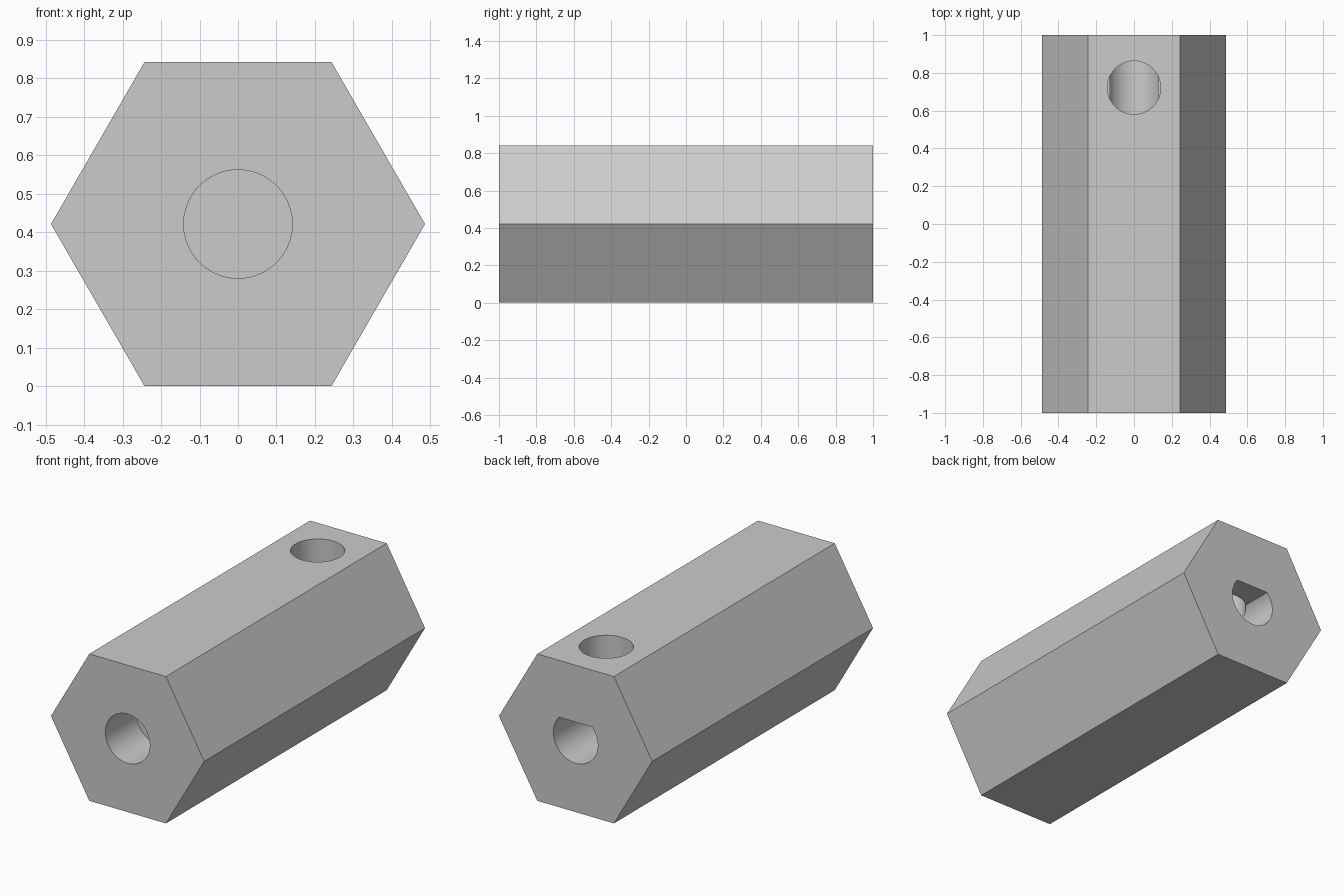
import bpy, bmesh
from math import sin, cos, tau, radians, sqrt, asin, pi
from mathutils import Vector

if "Cube" in bpy.data.objects:
    bpy.data.objects.remove(bpy.data.objects["Cube"], do_unlink=True)

HEX_R = 0.486                      # corner radius of the hexagon
MID = HEX_R * sqrt(3) / 2          # height of the long axis
BORE_R = 0.141
FLAT = 0.095                       # height of the flat above the axis
SEGMENTS = 96

grey = bpy.data.materials.new("plain grey")
grey.use_nodes = True
colour = (0.6, 0.6, 0.6, 1)
grey.diffuse_color = colour
grey.node_tree.nodes["Principled BSDF"].inputs["Base Color"].default_value = colour


def prism(name, base, depth):
    """Extrude a closed outline along the depth vector."""
    bm = bmesh.new()
    face = bm.faces.new([bm.verts.new(p) for p in base])
    made = bmesh.ops.extrude_face_region(bm, geom=[face])["geom"]
    verts = [v for v in made if isinstance(v, bmesh.types.BMVert)]
    bmesh.ops.translate(bm, verts=verts, vec=Vector(depth))
    bmesh.ops.recalc_face_normals(bm, faces=bm.faces)
    mesh = bpy.data.meshes.new(name)
    bm.to_mesh(mesh)
    bm.free()
    mesh.materials.append(grey)
    obj = bpy.data.objects.new(name, mesh)
    bpy.context.collection.objects.link(obj)
    return obj


def arc(radius, count, start=0.0, sweep=tau):
    return [(radius * cos(start + sweep * i / count),
             radius * sin(start + sweep * i / count)) for i in range(count)]


# Hexagonal body lying along y
body = prism("hex_coupler_body",
             [(x, -1, MID + z) for x, z in arc(HEX_R, 6)], (0, 2, 0))

# Round blind bore in the front
front_bore = prism("front_bore_cutter",
                   [(x, -1.1, MID + z) for x, z in arc(BORE_R, SEGMENTS)],
                   (0, 0.38, 0))

# D-shaped bore in the back, flat side up
edge = asin(FLAT / BORE_R)
profile = arc(BORE_R, SEGMENTS, pi - edge, pi + 2 * edge)
profile.append((BORE_R * cos(edge), FLAT))
shaft_bore = prism("shaft_bore_cutter",
                   [(x, 1.1, MID + z) for x, z in profile], (0, -0.95, 0))

# Set screw hole from the top into the D-shaped bore
screw_hole = prism("screw_hole_cutter",
                   [(x, 0.722 + y, 1) for x, y in arc(BORE_R, SEGMENTS)],
                   (0, 0, MID + 0.062 - 1))

# Cut the holes and bake the result
cutters = [front_bore, shaft_bore, screw_hole]
for cutter in cutters:
    cutter.hide_render = True
    cut = body.modifiers.new(cutter.name, "BOOLEAN")
    cut.operation = "DIFFERENCE"
    cut.solver = "EXACT"
    cut.object = cutter
bpy.context.view_layer.update()
graph = bpy.context.evaluated_depsgraph_get()
baked = bpy.data.meshes.new_from_object(body.evaluated_get(graph))
body.modifiers.clear()
body.data = baked
for cutter in cutters:
    bpy.data.objects.remove(cutter, do_unlink=True)

# Smooth hole walls, sharp edges elsewhere
bpy.ops.object.select_all(action="DESELECT")
body.select_set(True)
bpy.context.view_layer.objects.active = body
bpy.ops.object.shade_smooth_by_angle(angle=radians(25))
